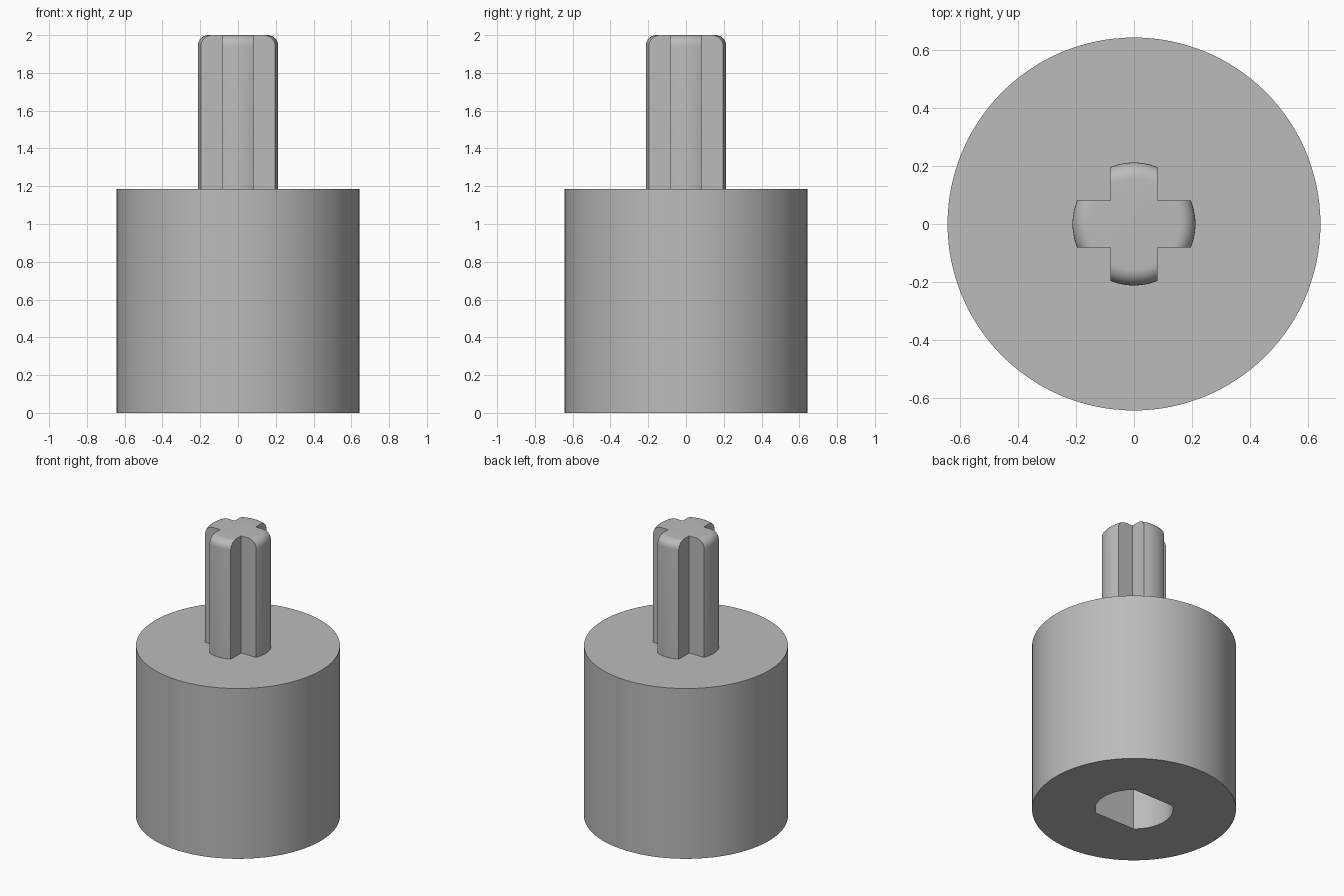
import bpy, bmesh, math

cube = bpy.data.objects.get("Cube")
if cube:
    bpy.data.objects.remove(cube, do_unlink=True)

BODY_R, BODY_H = 0.643, 1.185
AXLE_R, AXLE_HALF, AXLE_TOP, FILLET = 0.212, 0.081, 2.0, 0.055
BORE_R, BORE_FLAT, BORE_DEPTH = 0.246, 0.19, 0.8

grey = bpy.data.materials.new("plain grey")
grey.use_nodes = True
grey.diffuse_color = (0.5, 0.5, 0.5, 1)
grey.node_tree.nodes["Principled BSDF"].inputs["Base Color"].default_value = (0.5, 0.5, 0.5, 1)


def finish(name, bm):
    bmesh.ops.recalc_face_normals(bm, faces=bm.faces)
    mesh = bpy.data.meshes.new(name)
    bm.to_mesh(mesh)
    bm.free()
    obj = bpy.data.objects.new(name, mesh)
    bpy.context.collection.objects.link(obj)
    mesh.materials.append(grey)
    return obj


def prism(name, outline, z0, z1):
    """Extrude a closed outline upwards."""
    bm = bmesh.new()
    face = bm.faces.new([bm.verts.new((x, y, z0)) for x, y in outline])
    top = bmesh.ops.extrude_face_region(bm, geom=[face])["geom"]
    verts = [v for v in top if isinstance(v, bmesh.types.BMVert)]
    bmesh.ops.translate(bm, verts=verts, vec=(0, 0, z1 - z0))
    return finish(name, bm)


def circle(radius, count, start=0.0, sweep=math.tau, closed=True):
    steps = count if closed else count - 1
    return [(radius * math.cos(start + sweep * i / steps),
             radius * math.sin(start + sweep * i / steps)) for i in range(count)]


def combine(obj, tool, operation):
    """Apply a boolean and drop its tool."""
    mod = obj.modifiers.new(operation.title(), "BOOLEAN")
    mod.operation, mod.object, mod.solver = operation, tool, "EXACT"
    select(obj)
    bpy.ops.object.modifier_apply(modifier=mod.name)
    bpy.data.objects.remove(tool, do_unlink=True)


def select(obj):
    bpy.ops.object.select_all(action="DESELECT")
    obj.select_set(True)
    bpy.context.view_layer.objects.active = obj


# Round body with a two-flat shaft bore in its underside
body = prism("body", circle(BODY_R, 128), 0, BODY_H)
corner = math.asin(BORE_FLAT / BORE_R)
bore = [p for start in (-corner, math.pi - corner)
        for p in circle(BORE_R, 25, start, 2 * corner, closed=False)]
combine(body, prism("bore_cutter", bore, -0.1, BORE_DEPTH), "DIFFERENCE")

# Cross-shaped axle, trimmed by a round blank with a rolled top edge
blank = prism("axle", circle(AXLE_R, 96), BODY_H, AXLE_TOP)
bm = bmesh.new()
bm.from_mesh(blank.data)
rim = [e for e in bm.edges if all(v.co.z > AXLE_TOP - 0.001 for v in e.verts)]
bmesh.ops.bevel(bm, geom=rim, offset=FILLET, segments=8, profile=0.5, affect="EDGES")
bm.to_mesh(blank.data)
bm.free()

a, b = AXLE_HALF, AXLE_R + 0.1
cross = []
for i in range(4):
    c, s = round(math.cos(i * math.pi / 2)), round(math.sin(i * math.pi / 2))
    cross += [(x * c - y * s, x * s + y * c) for x, y in ((b, -a), (b, a), (a, a))]
combine(blank, prism("cross_trimmer", cross, BODY_H - 0.1, AXLE_TOP + 0.1), "INTERSECT")

for obj in (body, blank):
    select(obj)
    bpy.ops.object.shade_smooth_by_angle(angle=math.radians(30))
